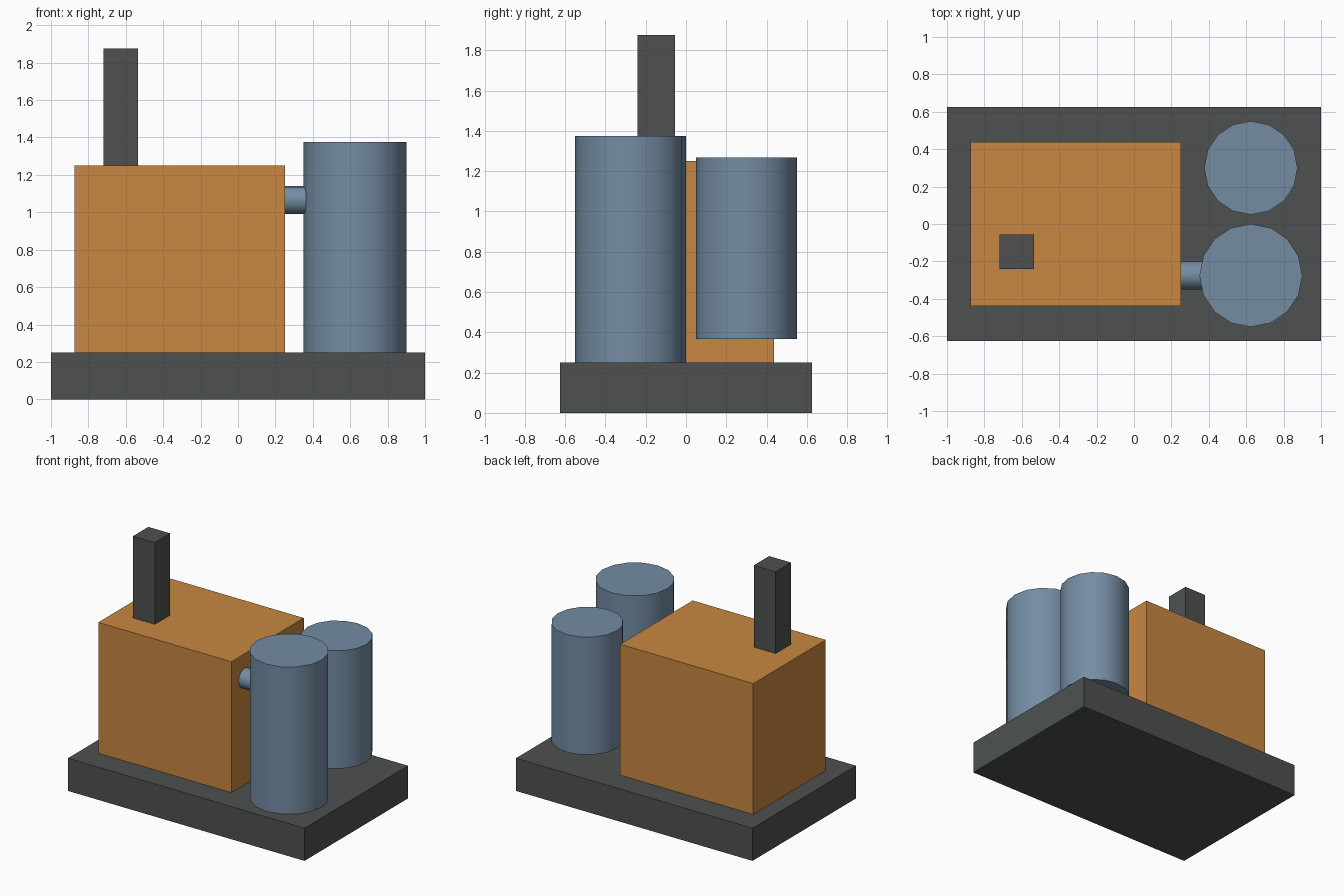
import bpy
import math

cube = bpy.data.objects.get("Cube")
if cube:
    bpy.data.objects.remove(cube, do_unlink=True)


def material(name, rgb):
    mat = bpy.data.materials.new(name)
    mat.use_nodes = True
    mat.diffuse_color = (*rgb, 1)
    mat.node_tree.nodes["Principled BSDF"].inputs["Base Color"].default_value = (*rgb, 1)
    return mat


orange = material("orange paint", (0.58, 0.245, 0.052))
steel_blue = material("steel blue", (0.175, 0.264, 0.365))
dark_grey = material("dark grey", (0.077, 0.083, 0.083))


def box(name, low, high, mat):
    """Box between two opposite corners."""
    centre = [(a + b) / 2 for a, b in zip(low, high)]
    bpy.ops.mesh.primitive_cube_add(size=1, location=centre)
    obj = bpy.context.object
    obj.name = name
    obj.scale = [b - a for a, b in zip(low, high)]
    bpy.ops.object.transform_apply(location=False, rotation=False, scale=True)
    obj.data.materials.append(mat)


def cylinder(name, centre, radius, length, mat, rotation=(0, 0, 0)):
    """Smooth-sided 16-sided cylinder with sharp rims."""
    bpy.ops.mesh.primitive_cylinder_add(vertices=16, radius=radius, depth=length,
                                        location=centre, rotation=rotation)
    obj = bpy.context.object
    obj.name = name
    obj.data.materials.append(mat)
    bpy.ops.object.shade_smooth_by_angle(angle=math.radians(40))


# Base slab, machine housing and exhaust stack
box("base_slab", (-1, -0.625, 0), (1, 0.625, 0.25), dark_grey)
box("housing", (-0.875, -0.4375, 0.25), (0.25, 0.4375, 1.25), orange)
box("exhaust_stack", (-0.72, -0.24, 1.25), (-0.535, -0.055, 1.875), dark_grey)

# Tanks: the front one stands on the slab, the rear one is raised
cylinder("front_tank", (0.625, -0.275, 0.8125), 0.275, 1.125, steel_blue)
cylinder("rear_tank", (0.625, 0.3, 0.8175), 0.25, 0.9, steel_blue)

# Pipe from the housing into the front tank
cylinder("connecting_pipe", (0.325, -0.275, 1.065), 0.075, 0.25, steel_blue,
         (0, math.pi / 2, 0))
